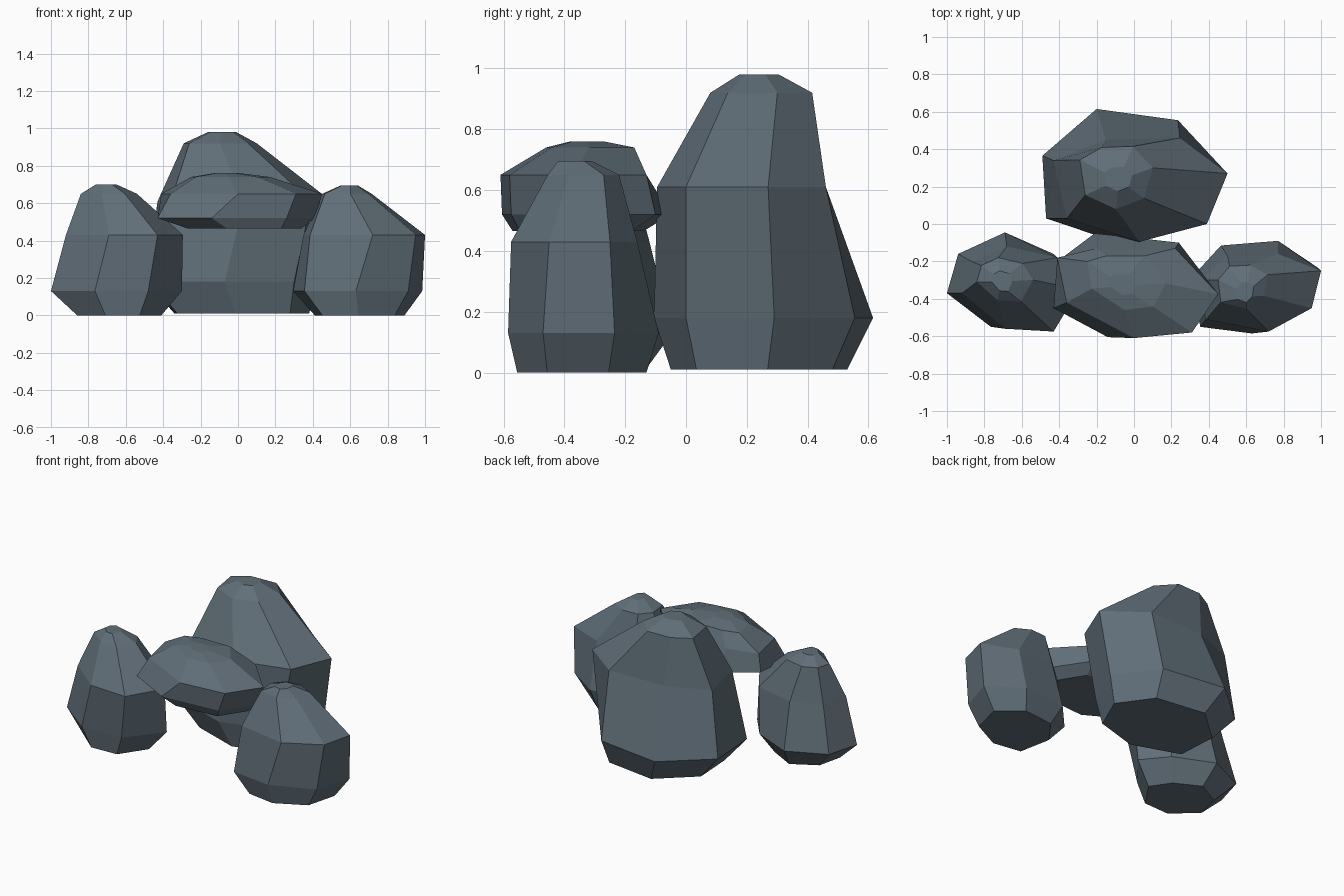
import bpy, bmesh

if "Cube" in bpy.data.objects:
    bpy.data.objects.remove(bpy.data.objects["Cube"])

stone = bpy.data.materials.new("slate grey stone")
stone.diffuse_color = (0.118, 0.157, 0.188, 1)
stone.use_nodes = True
stone.node_tree.nodes["Principled BSDF"].inputs["Base Color"].default_value = stone.diffuse_color


def fit(outline, box):
    """Stretch an outline into the box (xmin, xmax, ymin, ymax)."""
    xs, ys = zip(*outline)
    fx = (box[1] - box[0]) / (max(xs) - min(xs))
    fy = (box[3] - box[2]) / (max(ys) - min(ys))
    return [(box[0] + (x - min(xs)) * fx, box[2] + (y - min(ys)) * fy) for x, y in outline]


def boulder(name, heights, low, mid, foot, shoulder, crown):
    """Seven-sided faceted stone: foot, low, mid, shoulder and crown rings."""
    rings = [fit(low, foot), low, mid, fit(mid, shoulder), fit(mid, crown)]
    bm = bmesh.new()
    loops = [[bm.verts.new((x, y, z)) for x, y in ring] for ring, z in zip(rings, heights)]
    for a, b in zip(loops, loops[1:]):
        for i in range(len(a)):
            j = (i + 1) % len(a)
            bm.faces.new((a[i], a[j], b[j], b[i]))
    bm.faces.new(loops[0])
    bm.faces.new(loops[-1])
    bmesh.ops.recalc_face_normals(bm, faces=bm.faces[:])
    mesh = bpy.data.meshes.new(name)
    bm.to_mesh(mesh)
    bm.free()
    mesh.materials.append(stone)
    bpy.context.collection.objects.link(bpy.data.objects.new(name, mesh))


# Tall stone at the back
boulder("back_boulder", (0.01, 0.18, 0.61, 0.92, 0.98),
        [(-.49, .365), (-.2, .615), (.235, .555), (.43, .29), (.30, 0), (-.07, -.105), (-.47, .03)],
        [(-.43, .34), (-.15, .45), (.245, .46), (.5, .27), (.39, 0), (.03, -.095), (-.36, .03)],
        (-.34, .38, -.05, .53), (-.29, .10, .08, .415), (-.16, -.01, .175, .305))

# Two upright stones at the front
boulder("left_boulder", (0, .13, .43, .65, .70),
        [(-1, -.37), (-.94, -.16), (-.69, -.045), (-.43, -.16), (-.30, -.32), (-.48, -.54), (-.765, -.55)],
        [(-.92, -.37), (-.87, -.2), (-.68, -.12), (-.41, -.18), (-.295, -.35), (-.43, -.575), (-.69, -.56)],
        (-.86, -.41, -.53, -.14), (-.84, -.54, -.415, -.18), (-.76, -.65, -.36, -.25))
boulder("right_boulder", (0, .13, .43, .65, .695),
        [(.465, -.115), (.77, -.09), (.985, -.235), (.91, -.47), (.63, -.585), (.355, -.55), (.295, -.3)],
        [(.5, -.17), (.77, -.16), (1, -.25), (.95, -.45), (.72, -.575), (.385, -.51), (.35, -.3)],
        (.41, .89, -.555, -.13), (.45, .715, -.455, -.22), (.55, .64, -.42, -.31))

# Flat slab bridging the stones
boulder("bridging_slab", (.465, .52, .65, .74, .76),
        [(-.43, -.45), (-.41, -.2), (-.21, -.05), (.24, -.10), (.41, -.36), (.26, -.575), (-.14, -.605)],
        [(-.36, -.42), (-.41, -.18), (-.2, -.13), (.22, -.13), (.45, -.375), (.31, -.58), (0, -.61)],
        (-.27, .34, -.57, -.14), (-.25, .17, -.46, -.17), (-.13, .01, -.38, -.27))
